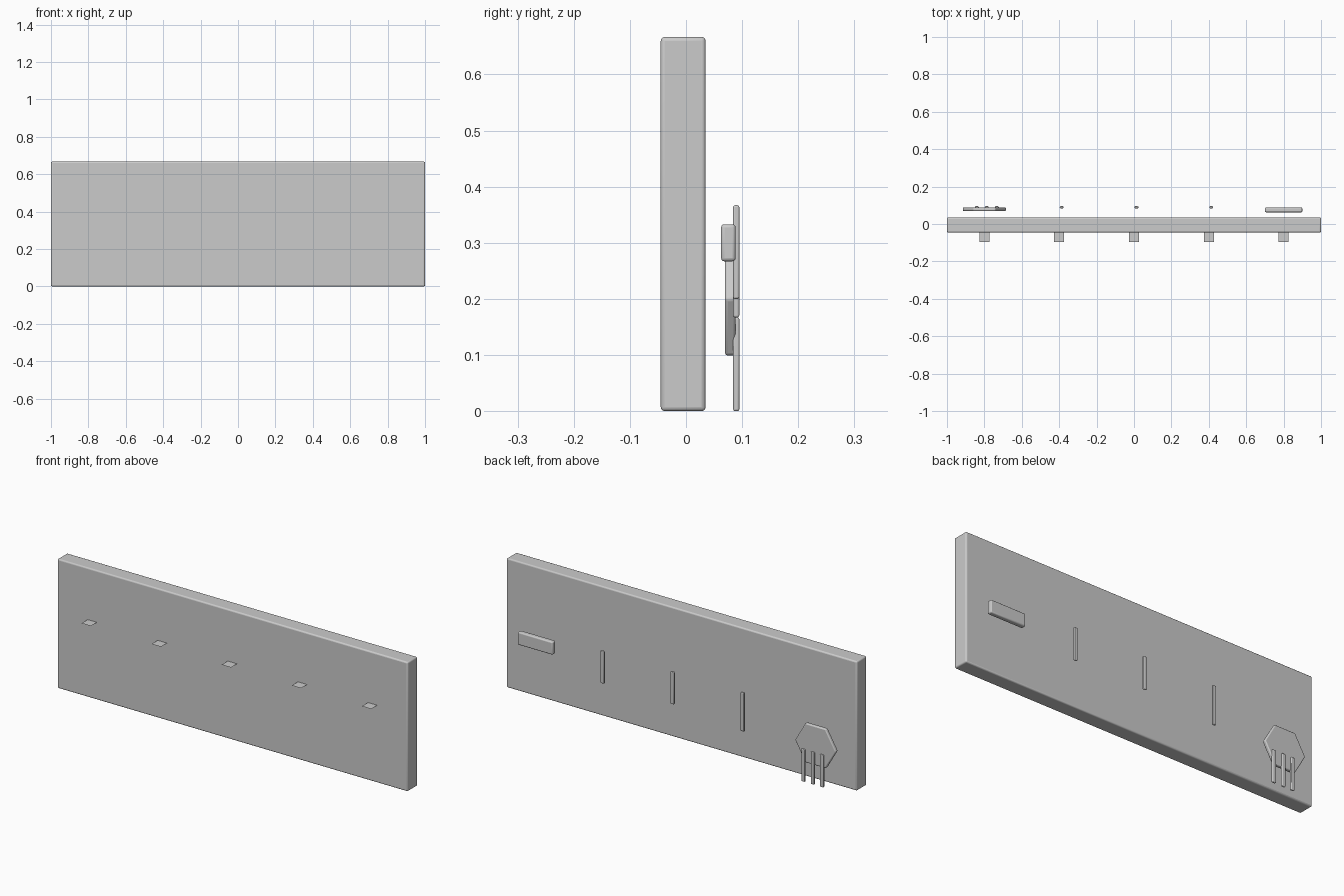
import bpy
import math

if "Cube" in bpy.data.objects:
    bpy.data.objects.remove(bpy.data.objects["Cube"])


def finish(ob, bevel):
    m = ob.modifiers.new("Bevel", 'BEVEL')
    m.width = bevel
    m.segments = 3
    m.limit_method = 'ANGLE'
    bpy.ops.object.shade_smooth_by_angle(angle=math.radians(30))


def box(name, x, y, z, bevel):
    # x, y, z are (min, max) ranges
    bpy.ops.mesh.primitive_cube_add(size=1, location=[(a + b) / 2 for a, b in (x, y, z)])
    ob = bpy.context.object
    ob.name = name
    ob.scale = [b - a for a, b in (x, y, z)]
    bpy.ops.object.transform_apply(location=False, rotation=False, scale=True)
    finish(ob, bevel)
    return ob


def stick(name, x, z0, z1):
    box(name, (x - 0.01, x + 0.01), (0.084, 0.095), (z0, z1), 0.0035)


# Main board
box("board", (-1, 1), (-0.045, 0.035), (0, 0.667), 0.007)

# Thin horizontal tabs along the front
for i in range(5):
    bpy.ops.mesh.primitive_plane_add(size=0.053, location=(-0.8 + 0.4 * i, -0.0685, 0.4))
    bpy.context.object.name = f"front_tab_{i + 1}"

# Bar behind the board
box("back_bar", (0.7, 0.9), (0.0625, 0.0885), (0.267, 0.333), 0.006)

# Hexagonal plate behind the board, corners pointing sideways
bpy.ops.mesh.primitive_cylinder_add(vertices=6, radius=0.1165, depth=0.019,
                                    location=(-0.8, 0.079, 0.2),
                                    rotation=(math.pi / 2, math.pi / 6, 0))
plate = bpy.context.object
plate.name = "hexagon_plate"
bpy.ops.object.transform_apply(location=False, rotation=True, scale=False)
# Turn so that two corners lie on the x axis
if max(v.co.x for v in plate.data.vertices) < 0.11:
    plate.rotation_euler.y = math.pi / 6
finish(plate, 0.005)

# Upright sticks
for i, (x, z0) in enumerate([(0.413, 0.2), (0.013, 0.2), (-0.387, 0.167)]):
    stick(f"stick_{i + 1}", x, z0, 0.367)

# Three tines hanging over the hexagon
for i, x in enumerate((-0.84, -0.787, -0.733)):
    stick(f"tine_{i + 1}", x, 0, 0.167)
